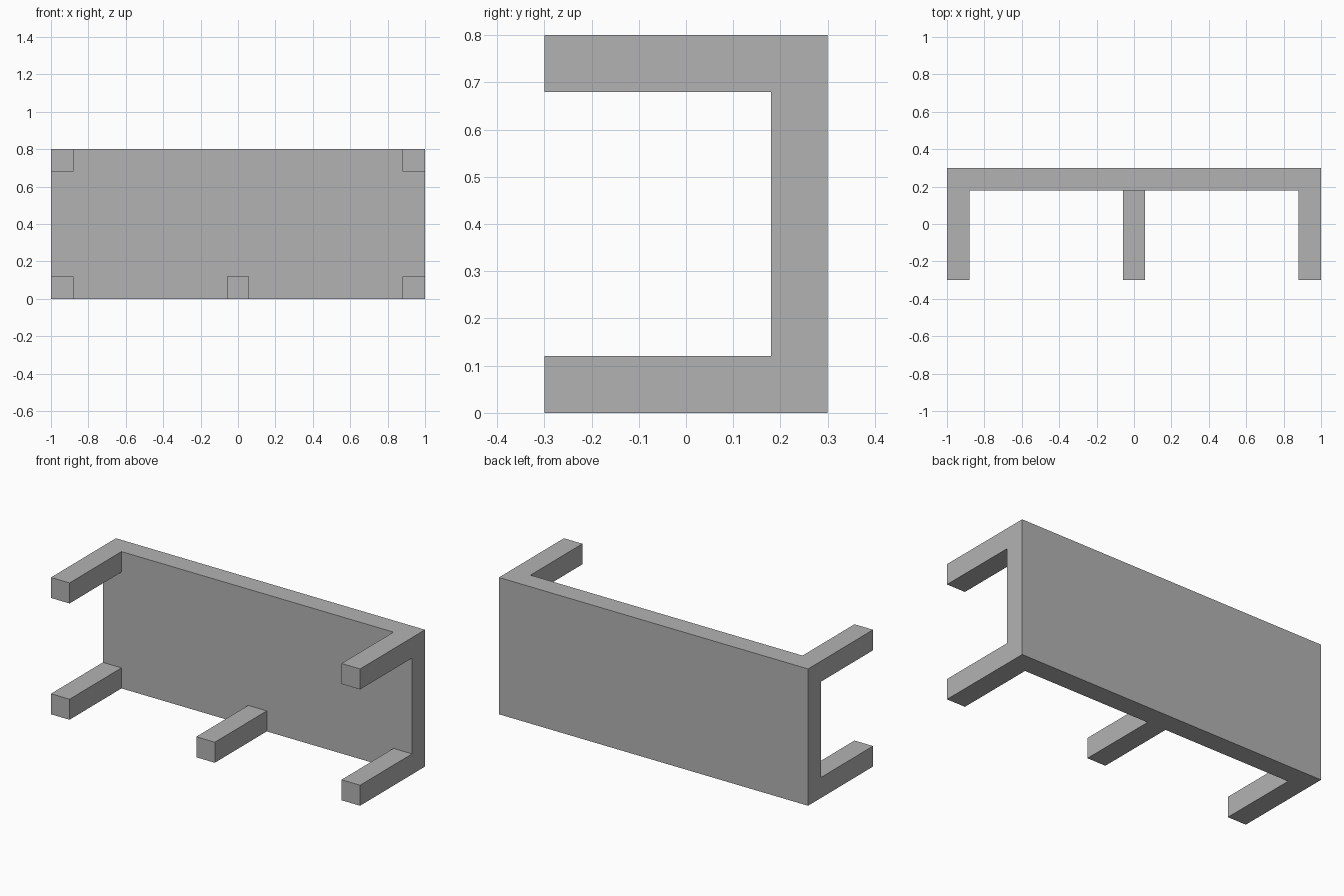
import bpy
import bmesh
from mathutils import Matrix, Vector

if "Cube" in bpy.data.objects:
    bpy.data.objects.remove(bpy.data.objects["Cube"])

WIDTH, DEPTH, HEIGHT = 2.0, 0.6, 0.8
THICK = 0.12                      # panel thickness and leg width
BACK = DEPTH / 2
LEG_LENGTH = DEPTH - THICK

# Plain grey finish
grey = bpy.data.materials.new("plain_grey")
grey.use_nodes = True
colour = (0.45, 0.45, 0.45, 1)
grey.diffuse_color = colour
grey.node_tree.nodes["Principled BSDF"].inputs["Base Color"].default_value = colour

# Upright panel at the back
bm = bmesh.new()
centre = Vector((0, BACK - THICK / 2, HEIGHT / 2))
bmesh.ops.create_cube(bm, size=1, matrix=Matrix.Translation(centre)
                      @ Matrix.Diagonal((WIDTH, THICK, HEIGHT, 1)))


def cut(point, normal):
    geom = bm.verts[:] + bm.edges[:] + bm.faces[:]
    bmesh.ops.bisect_plane(bm, geom=geom, plane_co=point, plane_no=normal)


# Mark out the leg footprints
half = THICK / 2
edge_x = WIDTH / 2 - half
for x in (half - edge_x, -half, half, edge_x - half):
    cut((x, 0, 0), (1, 0, 0))
for z in (THICK, HEIGHT - THICK):
    cut((0, 0, z), (0, 0, 1))

# Four corner legs and a middle leg along the bottom edge
low, high = half, HEIGHT - half
feet = [(x, z) for x in (-edge_x, edge_x) for z in (low, high)] + [(0, low)]


def is_foot(face):
    c = face.calc_center_median()
    return face.normal.y < -0.9 and any(
        abs(c.x - x) < 0.01 and abs(c.z - z) < 0.01 for x, z in feet)


bm.normal_update()
leg_faces = [f for f in bm.faces if is_foot(f)]
out = bmesh.ops.extrude_discrete_faces(bm, faces=leg_faces)
tips = {v for f in out["faces"] for v in f.verts}
bmesh.ops.translate(bm, verts=list(tips), vec=(0, -LEG_LENGTH, 0))

# Merge the flat areas into clean faces
bmesh.ops.remove_doubles(bm, verts=bm.verts, dist=0.0001)
bmesh.ops.dissolve_limit(bm, angle_limit=0.01, verts=bm.verts, edges=bm.edges)
bmesh.ops.recalc_face_normals(bm, faces=bm.faces)

mesh = bpy.data.meshes.new("panel_with_legs")
bm.to_mesh(mesh)
bm.free()
mesh.materials.append(grey)
bpy.context.collection.objects.link(bpy.data.objects.new("panel_with_legs", mesh))
